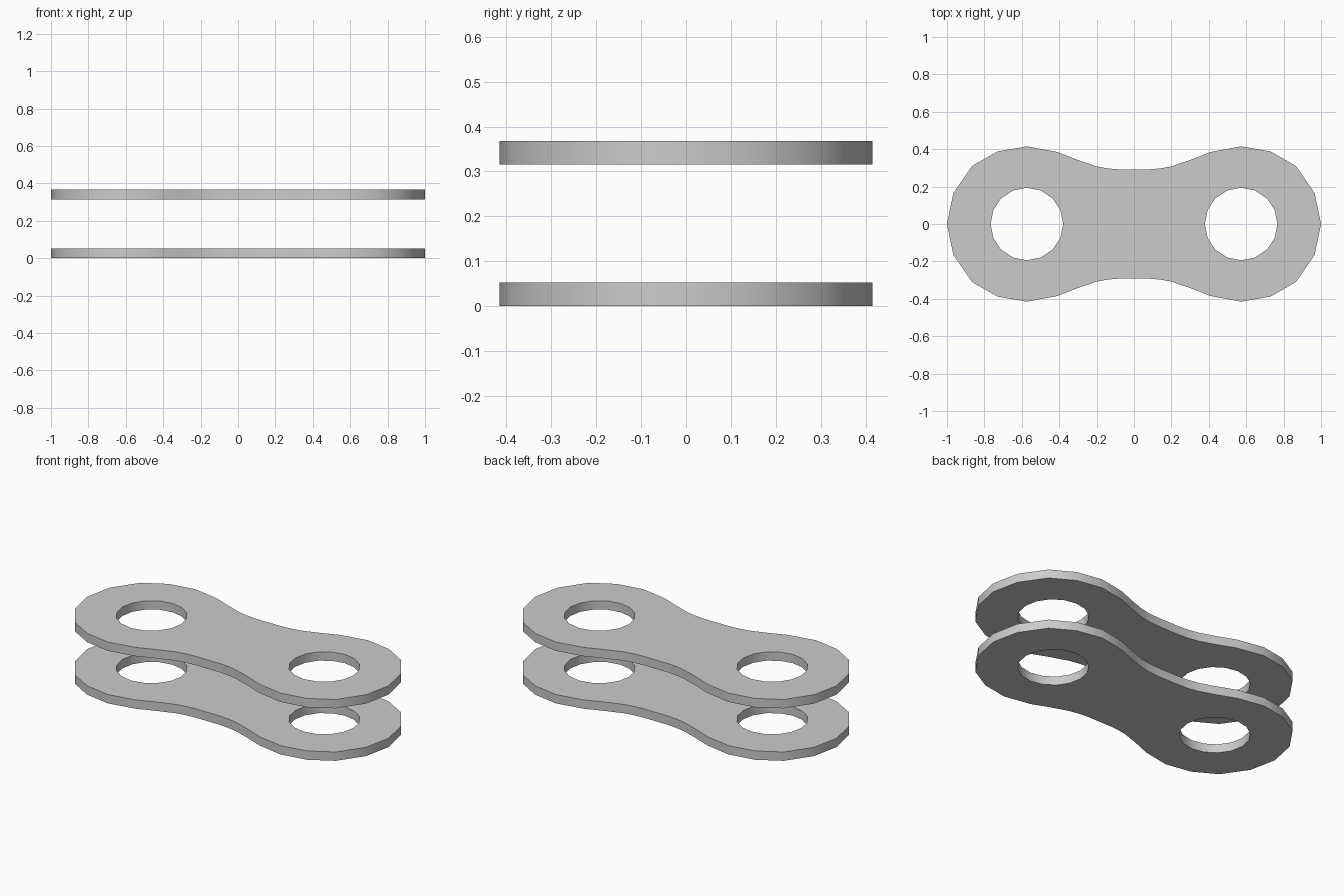
import bpy, bmesh
from math import cos, sin, pi

if "Cube" in bpy.data.objects:
    bpy.data.objects.remove(bpy.data.objects["Cube"])

THICK = 0.053
HOLE_X = 0.573

# Quarter outline: rounded end, then the concave waist
quarter = [(1.0, 0), (0.966, 0.165), (0.866, 0.31), (0.73, 0.388), (HOLE_X, 0.415),
           (0.41, 0.385), (0.30, 0.342), (0.20, 0.308), (0.14, 0.297), (0.08, 0.292)]
top = quarter + [(-x, y) for x, y in reversed(quarter)]
outline = top + [(x, -y) for x, y in reversed(top[1:-1])]


def pin_hole(cx, radius=0.194, sides=16):
    return [(cx + radius * cos(2 * pi * i / sides), radius * sin(2 * pi * i / sides))
            for i in range(sides)]


def link_plate(name, z):
    bm = bmesh.new()
    edges = []
    for loop in (outline, pin_hole(HOLE_X), pin_hole(-HOLE_X)):
        vs = [bm.verts.new((x, y, 0)) for x, y in loop]
        edges += [bm.edges.new((a, b)) for a, b in zip(vs, vs[1:] + vs[:1])]
    bmesh.ops.triangle_fill(bm, edges=edges, use_beauty=True, use_dissolve=False,
                            normal=(0, 0, 1))
    # Thicken the flat plate
    ext = bmesh.ops.extrude_face_region(bm, geom=bm.faces[:], use_keep_orig=True)
    for v in [g for g in ext["geom"] if isinstance(g, bmesh.types.BMVert)]:
        v.co.z = THICK
    bmesh.ops.recalc_face_normals(bm, faces=bm.faces[:])
    mesh = bpy.data.meshes.new(name)
    bm.to_mesh(mesh)
    bm.free()
    obj = bpy.data.objects.new(name, mesh)
    obj.location.z = z
    bpy.context.collection.objects.link(obj)
    # Smooth rim, crisp plate edges
    bpy.ops.object.select_all(action='DESELECT')
    obj.select_set(True)
    bpy.context.view_layer.objects.active = obj
    bpy.ops.object.shade_smooth_by_angle(angle=pi / 6)


link_plate("lower_link_plate", 0)
link_plate("upper_link_plate", 0.315)
